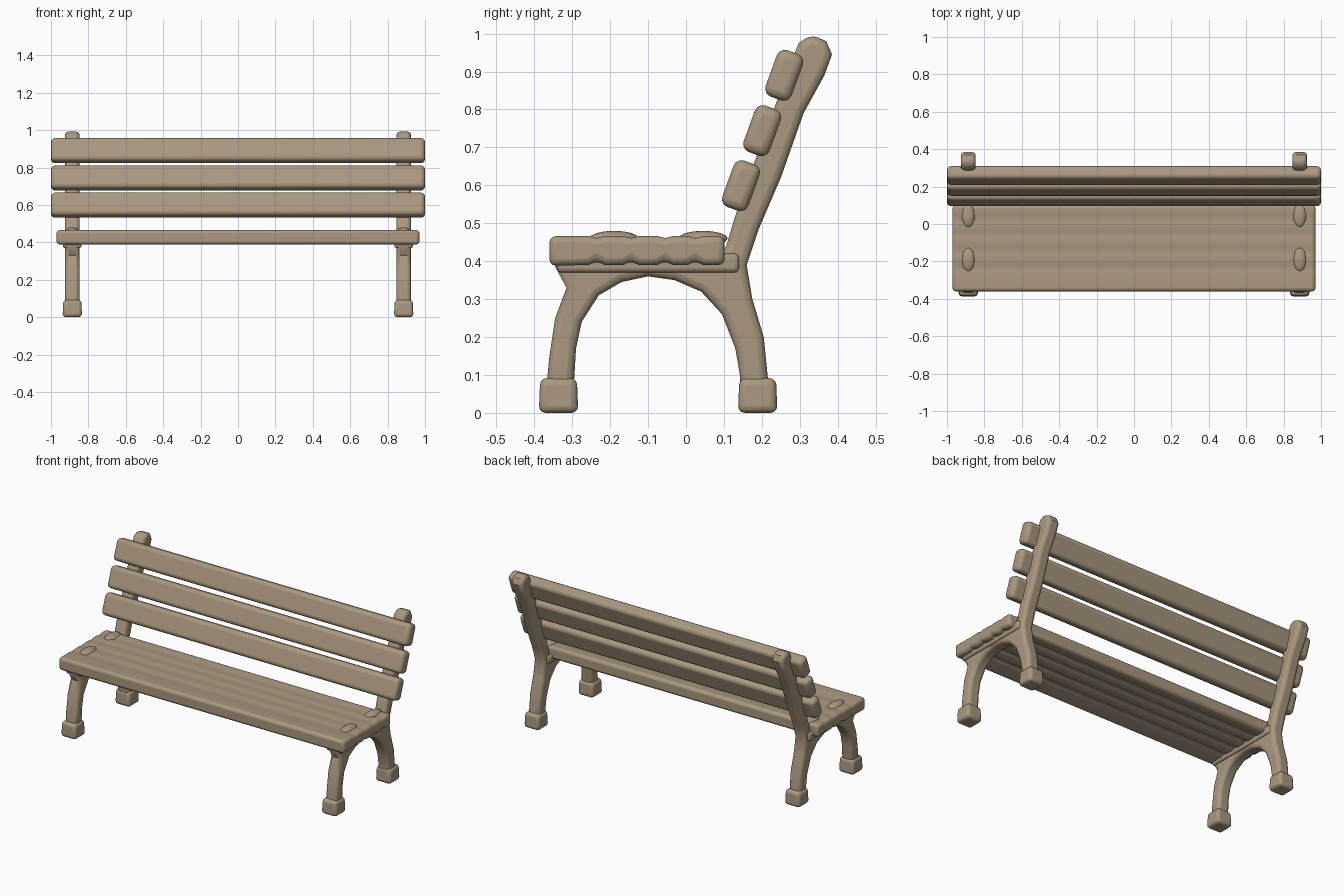
import bpy, bmesh, math

cube = bpy.data.objects.get("Cube")
if cube:
    bpy.data.objects.remove(cube)

wood = bpy.data.materials.new("weathered tan")
wood.use_nodes = True
colour = (0.40, 0.315, 0.215, 1)
wood.diffuse_color = colour
wood.node_tree.nodes["Principled BSDF"].inputs["Base Color"].default_value = colour


def finish(name, bm, bevel):
    """Turn a bmesh into a rounded, smooth-shaded object."""
    bmesh.ops.recalc_face_normals(bm, faces=bm.faces)
    mesh = bpy.data.meshes.new(name)
    bm.to_mesh(mesh)
    bm.free()
    mesh.materials.append(wood)
    obj = bpy.data.objects.new(name, mesh)
    bpy.context.collection.objects.link(obj)
    if bevel:
        mod = obj.modifiers.new("rounding", "BEVEL")
        mod.width = bevel
        mod.segments = 3
        mod.limit_method = "ANGLE"
        mod.angle_limit = math.radians(50)
        mod.use_clamp_overlap = False
    bpy.ops.object.select_all(action="DESELECT")
    bpy.context.view_layer.objects.active = obj
    obj.select_set(True)
    bpy.ops.object.shade_smooth_by_angle(angle=math.radians(40))
    return obj


def extrude(name, outline, x, width, bevel):
    """Extrude a (y, z) outline along x."""
    bm = bmesh.new()
    face = bm.faces.new([bm.verts.new((x - width / 2, y, z)) for y, z in outline])
    new = bmesh.ops.extrude_face_region(bm, geom=[face])["geom"]
    verts = [v for v in new if isinstance(v, bmesh.types.BMVert)]
    bmesh.ops.translate(bm, verts=verts, vec=(width, 0, 0))
    return finish(name, bm, bevel)


def box(name, centre, size, bevel, tilt=0, taper=1):
    bm = bmesh.new()
    bmesh.ops.create_cube(bm, size=1)
    for v in bm.verts:
        s = taper if v.co.z > 0 else 1
        v.co = (v.co.x * size[0] * s, v.co.y * size[1] * s, v.co.z * size[2])
    obj = finish(name, bm, bevel)
    obj.location = centre
    obj.rotation_euler.x = tilt
    return obj


# Side frame: front leg, arch, back leg and leaning back post in one profile
frame = [(-.37, .05), (-.36, .15), (-.345, .25), (-.315, .33), (-.345, .385), (-.34, .42),
         (.1, .42), (.115, .47), (.13, .52), (.205, .73), (.28, .93), (.297, .975),
         (.33, .997), (.37, .98), (.385, .945), (.365, .89), (.31, .79), (.25, .62),
         (.19, .48), (.16, .39), (.175, .3), (.205, .2), (.22, .05), (.145, .05),
         (.142, .1), (.13, .17), (.095, .26), (.04, .32), (-.03, .35), (-.1, .36),
         (-.17, .345), (-.23, .31), (-.275, .24), (-.29, .17), (-.297, .05)]

for side, sx in (("left", 1), ("right", -1)):
    x = sx * .886
    extrude(side + "_frame", frame, x, .078, .02)
    # Flared support under the seat
    box(side + "_seat_support", (x, -.1, .395), (.1, .48, .05), .012)
    # Feet
    for end, y in (("front", -.336), ("back", .189)):
        box(f"{side}_{end}_foot", (x, y, .046), (.104, .104, .092), .018, taper=.93)
    # Low bumps where the frame meets the seat top
    for end, y in (("front", -.19), ("back", .045)):
        bm = bmesh.new()
        bmesh.ops.create_uvsphere(bm, u_segments=16, v_segments=8, radius=1)
        bump = finish(f"{side}_{end}_seat_bump", bm, 0)
        bump.scale = (.035, .065, .02)
        bump.location = (x, y, .46)

# Seat: joined slats with shallow grooves above and deeper ones below
joints = [-.235, -.145, -.055, .025]
top = [(-.36, .466)]
bottom = [(-.36, .388)]
for y in joints:
    top += [(y - .02, .466), (y, .461), (y + .02, .466)]
    bottom += [(y - .02, .39), (y, .402), (y + .02, .39)]
top.append((.102, .466))
bottom.append((.102, .39))
extrude("seat", top + bottom[::-1], 0, 1.94, .017)

# Back slats, leaning with the posts
for name, y, z in (("lower", .145, .599), ("middle", .201, .744), ("upper", .259, .89)):
    box(name + "_back_slat", (0, y, z), (2, .073, .13), .022, tilt=math.radians(-20))
